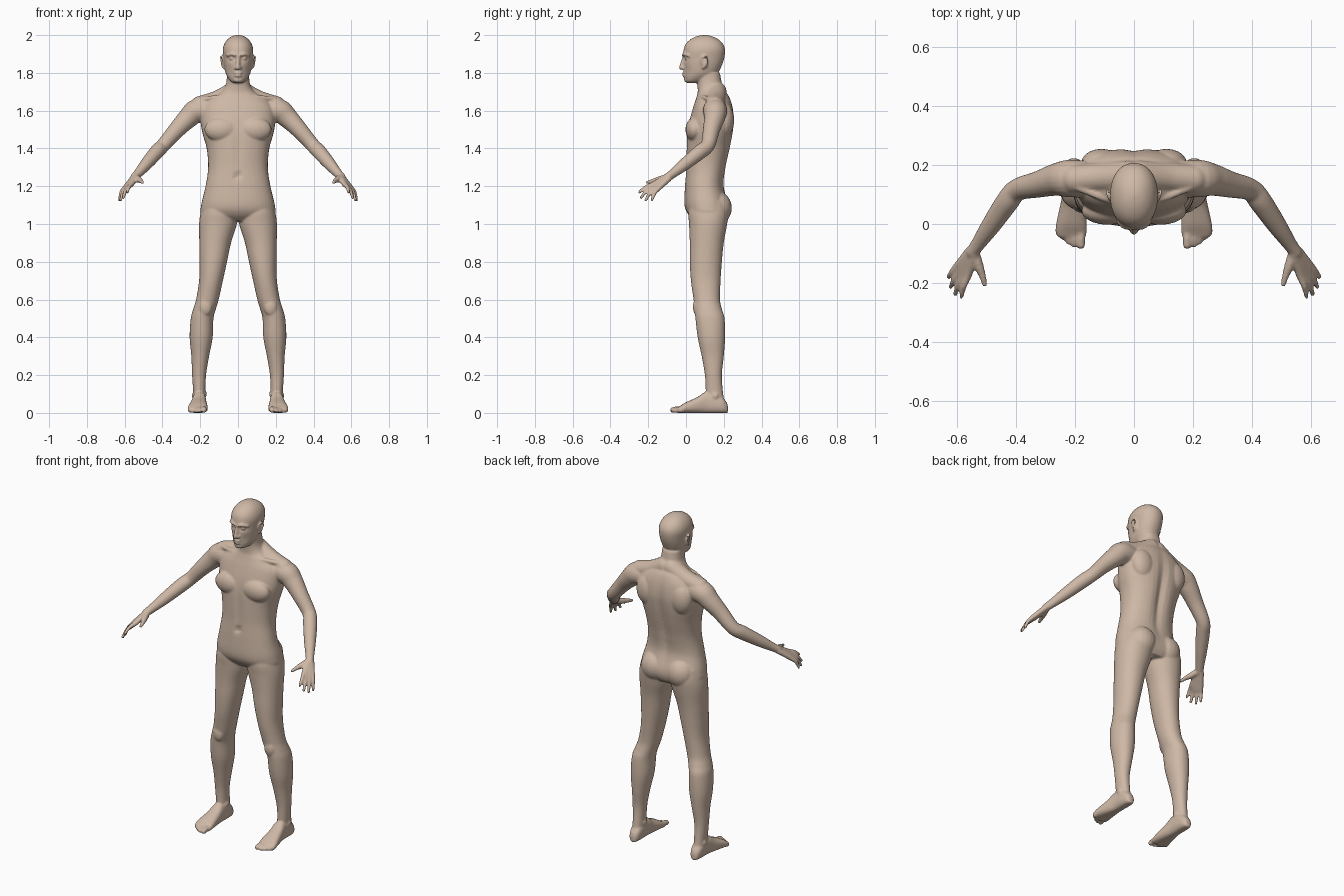
import bpy, bmesh, math
from mathutils import Vector, Matrix

bm = bmesh.new()
SEG = 40


def spline(rows, n=6):
    """Catmull-Rom through rows of numbers."""
    out = []
    for i in range(len(rows) - 1):
        a, b, c, d = (rows[max(0, min(len(rows) - 1, i + k))] for k in (-1, 0, 1, 2))
        for s in range(n):
            t = s / n
            out.append([0.5 * (2 * q + (r - p) * t + (2 * p - 5 * q + 4 * r - w) * t * t
                               + (3 * q - p - 3 * r + w) * t ** 3)
                        for p, q, r, w in zip(a, b, c, d)])
    return out + [list(rows[-1])]


def bridge(rings):
    vs = [[bm.verts.new(p) for p in r] for r in rings]
    for a, b in zip(vs, vs[1:]):
        for i in range(len(a)):
            j = (i + 1) % len(a)
            bm.faces.new((a[i], a[j], b[j], b[i]))
    bm.faces.new(vs[0])
    bm.faces.new(vs[-1])


def power(v, e):
    return math.copysign(abs(v) ** (2 / e), v)


def upright(rows, side=1, e=2.0, shape=None):
    """Loft of horizontal sections: z, centre x, half width, front y, back y."""
    rings = []
    for z, cx, hw, yf, yb in spline(rows):
        ring = []
        for k in range(SEG):
            a = math.tau * k / SEG
            p = Vector((side * (cx + hw * power(math.cos(a), e)),
                        (yf + yb) / 2 + (yb - yf) / 2 * power(math.sin(a), e), z))
            if shape:
                p.y += shape(p, math.sin(a))
            ring.append(p)
        rings.append(ring)
    bridge(rings)


def blob(c, r, side=1, tilt=0):
    m = (Matrix.Translation((side * c[0], c[1], c[2])) @ Matrix.Rotation(tilt, 4, 'X')
         @ Matrix.Diagonal((*r, 1)))
    bmesh.ops.create_uvsphere(bm, u_segments=20, v_segments=14, radius=1, matrix=m)


def tube(rows, side=1, n=5):
    """Round limb through x, y, z, radius, with rounded ends."""
    pts = spline(rows, n)
    rings = []
    for i, p in enumerate(pts):
        d = (Vector(pts[min(i + 1, len(pts) - 1)][:3]) - Vector(pts[max(i - 1, 0)][:3])).normalized()
        u = d.cross(Vector((0.3, 0.9, 0.35))).normalized()
        v = d.cross(u)
        ring = []
        for k in range(20):
            a = math.tau * k / 20
            q = Vector(p[:3]) + p[3] * (math.cos(a) * u + math.sin(a) * v)
            ring.append((side * q.x, q.y, max(q.z, 0)))
        rings.append(ring)
    bridge(rings)
    for p in (rows[0], rows[-1]):
        blob(p[:3], (p[3],) * 3, side)


def bump(v, c, w):
    return math.exp(-((v - c) / w) ** 2)


def spine(p, s):
    # groove down the back, faint line down the belly
    if s > 0:
        return -0.02 * bump(p.x, 0, 0.028) * bump(p.z, 1.38, 0.2)
    return 0.006 * bump(p.x, 0, 0.02) * bump(p.z, 1.4, 0.15) + \
        0.012 * bump(p.x, 0, 0.012) * bump(p.z, 1.255, 0.016)


def face(p, s):
    # eye sockets, hollow cheeks and mouth crease
    if s > 0:
        return 0
    x = abs(p.x)
    return (0.015 * bump(x, 0.032, 0.018) * bump(p.z, 1.876, 0.013)
            + 0.006 * bump(x, 0.045, 0.018) * bump(p.z, 1.81, 0.025)
            + 0.005 * bump(x, 0, 0.028) * bump(p.z, 1.792, 0.006))


# Torso and neck
upright([(1.015, 0, .10, .05, .205), (1.05, 0, .19, .012, .225), (1.1, 0, .195, -.008, .228),
         (1.2, 0, .172, -.006, .202), (1.3, 0, .158, 0, .214), (1.4, 0, .166, .002, .236),
         (1.48, 0, .188, .006, .25), (1.55, 0, .198, .018, .256), (1.62, 0, .19, .038, .248),
         (1.67, 0, .14, .055, .232), (1.70, 0, .09, .062, .212), (1.74, 0, .064, .06, .192),
         (1.80, 0, .058, .055, .18)], e=2.3, shape=spine)

# Head
upright([(1.746, 0, .02, .008, .05), (1.755, 0, .038, -.003, .085), (1.775, 0, .054, -.008, .125),
         (1.80, 0, .066, -.012, .168), (1.84, 0, .074, -.013, .19), (1.88, 0, .078, -.015, .203),
         (1.92, 0, .081, -.013, .207), (1.95, 0, .074, -.003, .198), (1.975, 0, .058, .02, .175),
         (1.993, 0, .034, .055, .14), (2.001, 0, .006, .09, .105)], e=2.15, shape=face)

# Nose, lips and chin
tube([(0, -.008, 1.89, .009), (0, -.018, 1.855, .010), (0, -.026, 1.828, .012)])
blob((0, -.012, 1.80), (.022, .009, .006))
blob((0, -.011, 1.785), (.02, .009, .006))
blob((0, .002, 1.763), (.024, .013, .014))

for s in (1, -1):
    # Nostrils, brows, eyes and ears
    blob((.013, -.014, 1.826), (.009, .011, .009), s)
    tube([(.012, -.016, 1.894, .007), (.035, -.009, 1.899, .008), (.057, .012, 1.892, .007)], s)
    blob((.032, .003, 1.876), (.014, .012, .009), s)
    blob((.078, .096, 1.855), (.008, .017, .03), s, 0.25)
    tube([(.078, .08, 1.862, .005), (.086, .088, 1.884, .005), (.091, .106, 1.885, .005),
          (.09, .114, 1.865, .005), (.084, .102, 1.84, .005), (.078, .09, 1.826, .006)], s)

    # Shoulder slope, collarbone, chest, shoulder blade and seat
    tube([(.02, .16, 1.70, .055), (.11, .158, 1.655, .051), (.2, .152, 1.628, .05)], s)
    tube([(.02, .066, 1.675, .01), (.1, .088, 1.672, .012), (.19, .125, 1.66, .014)], s)
    blob((.088, .045, 1.50), (.09, .048, .065), s)
    blob((.11, .205, 1.55), (.07, .05, .09), s)
    blob((.086, .165, 1.085), (.084, .078, .088), s)

    # Arm
    tube([(.13, .15, 1.60, .06), (.215, .154, 1.60, .064), (.265, .15, 1.56, .055),
          (.325, .134, 1.498, .045), (.395, .116, 1.418, .038), (.43, .075, 1.382, .039),
          (.485, -.005, 1.318, .033), (.525, -.063, 1.272, .025), (.548, -.095, 1.248, .022)], s)

    # Fingers with their palm bones, then thumb
    for root, knuckle, tip in (
            ((.540, -.100, 1.252), (.562, -.172, 1.212), (.585, -.246, 1.168)),
            ((.546, -.100, 1.248), (.577, -.172, 1.200), (.606, -.238, 1.140)),
            ((.552, -.098, 1.244), (.591, -.163, 1.191), (.621, -.213, 1.126)),
            ((.556, -.092, 1.240), (.602, -.147, 1.187), (.628, -.180, 1.128))):
        mid = [(a + b) / 2 + d for a, b, d in zip(knuckle, tip, (.004, -.003, .006))]
        tube([(*root, .017), (*knuckle, .0135), (*mid, .0105), (*tip, .008)], s)
    tube([(.542, -.095, 1.248, .018), (.527, -.14, 1.236, .017), (.514, -.175, 1.228, .012),
          (.506, -.205, 1.22, .009)], s)

    # Leg
    upright([(1.12, .098, .085, .02, .215), (1.06, .102, .096, .012, .225),
             (1.0, .106, .1, .016, .218), (.9, .121, .084, .02, .2), (.8, .131, .073, .02, .19),
             (.7, .143, .063, .026, .183), (.6, .162, .06, .04, .18), (.55, .177, .06, .045, .19),
             (.5, .19, .06, .05, .204), (.4, .195, .061, .062, .207), (.3, .2, .047, .083, .2),
             (.2, .206, .037, .1, .19), (.1, .205, .032, .105, .197),
             (.05, .205, .033, .105, .207)], s, 2.1)
    blob((.172, .057, .56), (.034, .02, .045), s)
    blob((.177, .145, .1), (.012, .02, .018), s)
    blob((.234, .155, .09), (.01, .018, .018), s)

    # Foot: y, centre x, half width, height
    rings = []
    for y, cx, hw, h in spline([(.222, .204, .012, .035), (.212, .204, .025, .06),
                                (.18, .204, .034, .09), (.11, .205, .036, .11),
                                (.06, .208, .043, .082), (0, .212, .052, .055),
                                (-.03, .213, .053, .037), (-.045, .211, .046, .028)]):
        rings.append([(s * (cx + hw * power(math.cos(a), 2.5)), y,
                       max(0, h / 2 + h * .52 * power(math.sin(a), 2.5)))
                      for a in (math.tau * k / 32 for k in range(32))])
    bridge(rings)
    for x, y, r in ((.18, -.07, .015), (.204, -.069, .011), (.222, -.06, .0105),
                    (.239, -.046, .01), (.255, -.03, .01)):
        tube([(.208 + (x - .208) * .9, 0, .02, r), (x, y + .025, .021, r * .95), (x, y, r, r)], s)

bmesh.ops.recalc_face_normals(bm, faces=bm.faces)
mesh = bpy.data.meshes.new("body")
bm.to_mesh(mesh)
bm.free()
body = bpy.data.objects.new("body", mesh)
bpy.context.collection.objects.link(body)

# Fuse all parts into one skin and soften the joins
fuse = body.modifiers.new("fuse", 'REMESH')
fuse.mode = 'VOXEL'
fuse.voxel_size = 0.0055
fuse.use_smooth_shade = True
soften = body.modifiers.new("soften", 'SMOOTH')
soften.factor = 0.5
soften.iterations = 5

# Skin colour
skin = bpy.data.materials.new("skin")
skin.diffuse_color = (0.62, 0.48, 0.38, 1)
mesh.materials.append(skin)
